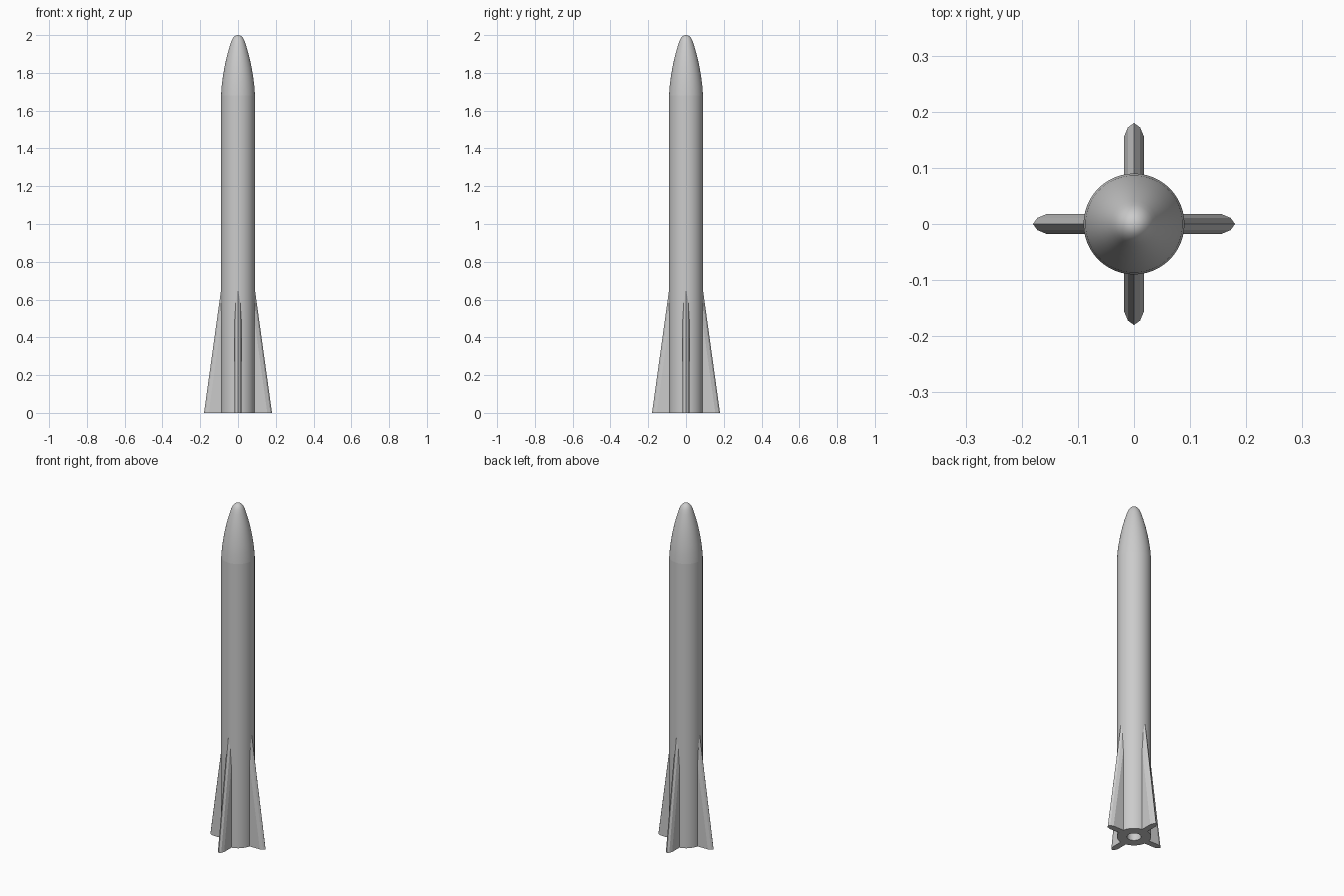
import bpy, bmesh
from math import pi, cos, sin

if "Cube" in bpy.data.objects:
    bpy.data.objects.remove(bpy.data.objects["Cube"])

SEG = 48
FIN_TOP = 0.66


def finish(name, bm, angle=30):
    bmesh.ops.remove_doubles(bm, verts=bm.verts, dist=1e-5)
    bmesh.ops.recalc_face_normals(bm, faces=bm.faces)
    me = bpy.data.meshes.new(name)
    bm.to_mesh(me)
    bm.free()
    ob = bpy.data.objects.new(name, me)
    bpy.context.collection.objects.link(ob)
    bpy.ops.object.select_all(action='DESELECT')
    ob.select_set(True)
    bpy.context.view_layer.objects.active = ob
    bpy.ops.object.shade_smooth_by_angle(angle=angle * pi / 180)
    return ob


def lathe(name, profile, angle=30):
    bm = bmesh.new()
    vs = [bm.verts.new((r, 0, z)) for r, z in profile]
    es = [bm.edges.new(p) for p in zip(vs, vs[1:])]
    bmesh.ops.spin(bm, geom=vs + es, cent=(0, 0, 0), axis=(0, 0, 1),
                   angle=2 * pi, steps=SEG)
    return finish(name, bm, angle)


# body tube with the motor bore in its base
lathe("body_tube", [(0, 0.25), (0.037, 0.25), (0.037, 0), (0.09, 0), (0.09, 1.68)])

# rounded nose
lathe("nose_cone", [(0.09, 1.68), (0.0865, 1.73), (0.080, 1.78), (0.0715, 1.83),
                    (0.061, 1.88), (0.050, 1.92), (0.041, 1.95), (0.034, 1.97),
                    (0.027, 1.984), (0.018, 1.994), (0.009, 1.999), (0, 2.0)], 40)


# four swept fins with bevelled leading edges
def fin(name, a):
    bm = bmesh.new()
    rings = []
    for z, r in ((0, 0.18), (FIN_TOP, 0.0885)):
        section = [(0.05, -0.018), (r - 0.025, -0.018), (r - 0.008, -0.011), (r, 0),
                   (r - 0.008, 0.011), (r - 0.025, 0.018), (0.05, 0.018)]
        rings.append([bm.verts.new((x * cos(a) - y * sin(a), x * sin(a) + y * cos(a), z))
                      for x, y in section])
    low, high = rings
    n = len(low)
    for i in range(n):
        j = (i + 1) % n
        bm.faces.new((low[i], low[j], high[j], high[i]))
    bm.faces.new(low[::-1])
    bm.faces.new(high)
    finish(name, bm, 20)


for i, side in enumerate(("right", "back", "left", "front")):
    fin("fin_" + side, i * pi / 2)
